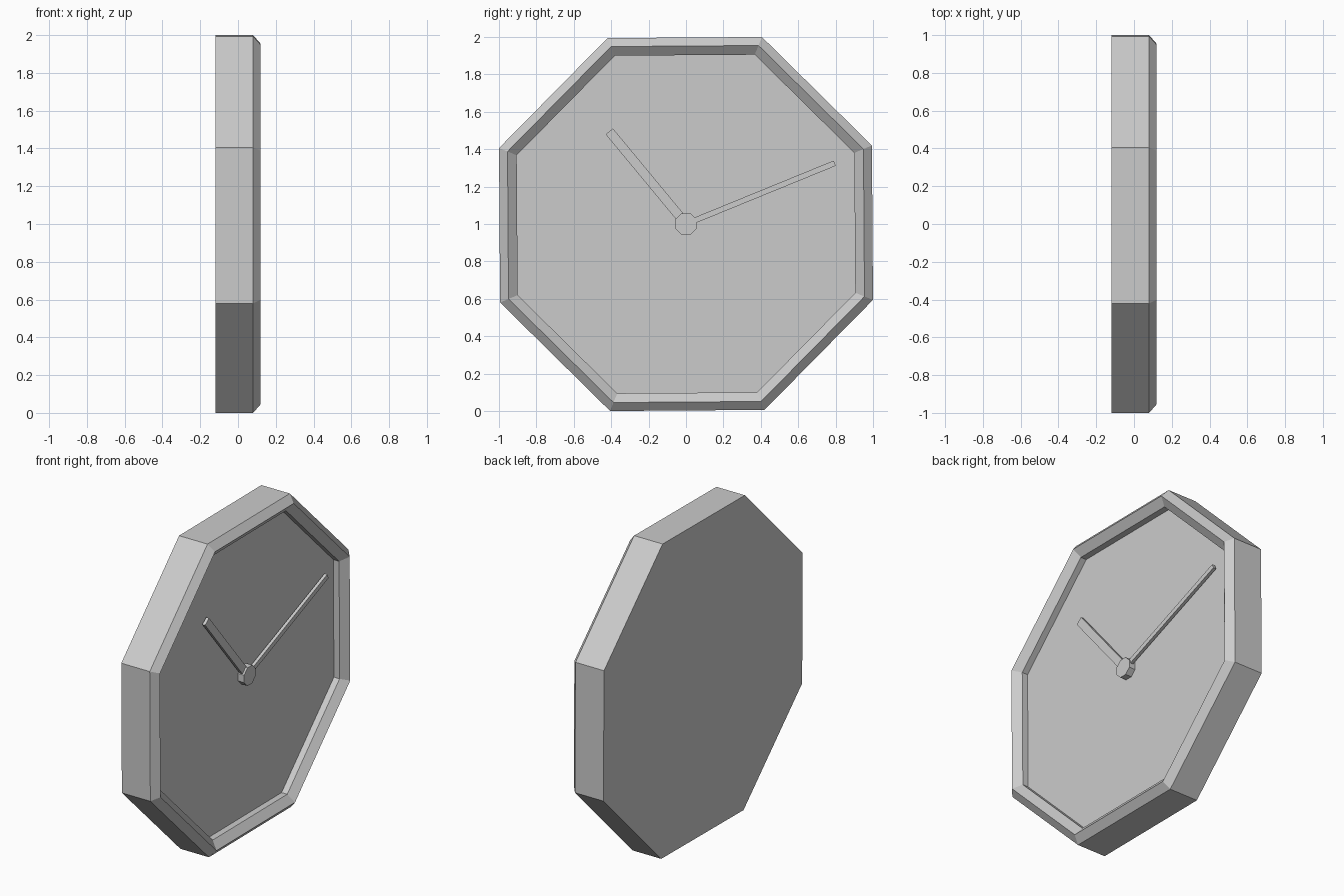
import bpy
import bmesh
from math import radians, cos, sin, atan2, hypot
from mathutils import Matrix

default = bpy.data.objects.get("Cube")
if default:
    bpy.data.objects.remove(default, do_unlink=True)

# One plain grey for the whole clock
grey = bpy.data.materials.new("light_grey")
grey.use_nodes = True
grey.diffuse_color = (0.6, 0.6, 0.6, 1)
grey.node_tree.nodes["Principled BSDF"].inputs["Base Color"].default_value = (0.6, 0.6, 0.6, 1)

CENTRE_Z = 1.0
FACE_X = 0.04
SIDES = 8


def finish(name, bm):
    bmesh.ops.recalc_face_normals(bm, faces=bm.faces)
    mesh = bpy.data.meshes.new(name)
    bm.to_mesh(mesh)
    bm.free()
    mesh.materials.append(grey)
    obj = bpy.data.objects.new(name, mesh)
    bpy.context.collection.objects.link(obj)
    return obj


def octagonal_solid(name, profile, turn):
    """Sweep (x, radius) points around the x axis and cap both ends."""
    bm = bmesh.new()
    angles = [radians(turn + 360 * (i + 0.5) / SIDES) for i in range(SIDES)]
    rings = [[bm.verts.new((x, r * cos(a), CENTRE_Z + r * sin(a))) for a in angles]
             for x, r in profile]
    for low, high in zip(rings, rings[1:]):
        for i in range(SIDES):
            j = (i + 1) % SIDES
            bm.faces.new((low[i], low[j], high[j], high[i]))
    bm.faces.new(rings[0])
    bm.faces.new(rings[-1])
    return finish(name, bm)


def hand(name, tip_y, tip_z, width, back, front):
    """Flat bar from the centre to its tip, facing +x."""
    length = hypot(tip_y, tip_z)
    bm = bmesh.new()
    place = (Matrix.Translation((0, 0, CENTRE_Z))
             @ Matrix.Rotation(atan2(tip_z, tip_y), 4, 'X')
             @ Matrix.Translation(((back + front) / 2, length / 2, 0))
             @ Matrix.Diagonal((front - back, length, width, 1)))
    bmesh.ops.create_cube(bm, size=1, matrix=place)
    return finish(name, bm)


# Case: flat back, straight side, bevelled rim and recessed dial
octagonal_solid("clock_case", [
    (-0.12, 1.079),
    (0.08, 1.079),
    (0.12, 1.030),
    (0.08, 0.977),
    (FACE_X, 0.977),
], turn=0.4)

# Centre hub, slightly sunk into the dial
octagonal_solid("hub", [(FACE_X - 0.01, 0.062), (0.083, 0.062)], turn=0)

# Hands
hand("hour_hand", -0.41, 0.495, 0.05, 0.05, 0.07)
hand("minute_hand", 0.795, 0.325, 0.03, 0.055, 0.075)
